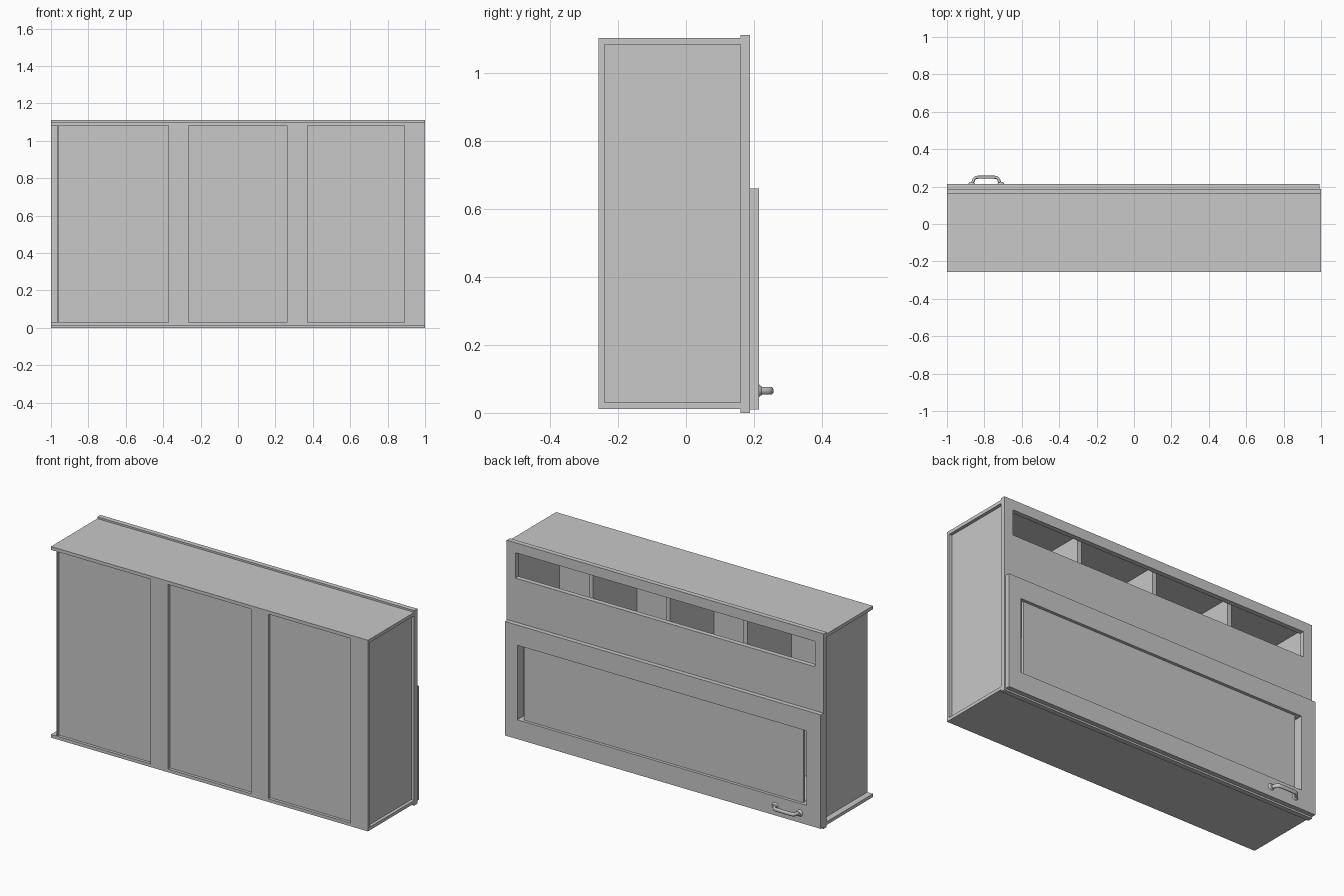
import bpy
import math

cube = bpy.data.objects.get("Cube")
if cube:
    bpy.data.objects.remove(cube, do_unlink=True)

TONE = (0.58, 0.58, 0.58, 1)
grey = bpy.data.materials.new("plain grey")
grey.use_nodes = True
grey.diffuse_color = TONE
grey.node_tree.nodes["Principled BSDF"].inputs["Base Color"].default_value = TONE


def box(name, x, y, z):
    """Box from (low, high) spans along each axis."""
    bpy.ops.mesh.primitive_cube_add(size=1)
    ob = bpy.context.object
    ob.name = name
    for i, (a, b) in enumerate((x, y, z)):
        ob.location[i] = (a + b) / 2
        ob.scale[i] = b - a
    bpy.ops.object.transform_apply(location=True, rotation=True, scale=True)
    ob.data.materials.append(grey)


def to_mesh(ob):
    """Turn a curve into a mesh and leave it active."""
    bpy.ops.object.select_all(action='DESELECT')
    ob.select_set(True)
    bpy.context.view_layer.objects.active = ob
    bpy.ops.object.convert(target='MESH')
    ob.data.materials.clear()
    ob.data.materials.append(grey)


def board_with_holes(name, rects, y):
    """Upright board: first (x0, x1, z0, z1) is the outline, the rest are holes."""
    cu = bpy.data.curves.new(name, 'CURVE')
    cu.dimensions = '2D'
    cu.fill_mode = 'BOTH'
    cu.extrude = (y[1] - y[0]) / 2
    for x0, x1, z0, z1 in rects:
        sp = cu.splines.new('POLY')
        sp.points.add(3)
        for p, (u, v) in zip(sp.points, ((x0, z0), (x1, z0), (x1, z1), (x0, z1))):
            p.co = (u, v, 0, 1)
        sp.use_cyclic_u = True
    ob = bpy.data.objects.new(name, cu)
    bpy.context.collection.objects.link(ob)
    ob.rotation_euler.x = math.pi / 2
    ob.location.y = sum(y) / 2
    to_mesh(ob)
    bpy.ops.object.shade_flat()


# Carcass plates
wall_z = (0.03, 1.083)
box("bottom_plate", (-1, 1), (-0.257, 0.16), (0.012, 0.03))
box("top_plate", (-1, 1), (-0.257, 0.16), (1.083, 1.102))

# Sides and panelled rear
box("left_side", (0.965, 0.982), (-0.24, 0.16), wall_z)
box("right_side", (-0.964, -0.96), (-0.257, 0.16), wall_z)
box("rear_panel", (-0.96, 0.982), (-0.24, -0.236), wall_z)
for i, x in enumerate((-0.372, 0.261, 0.89)):
    box(f"rear_stile_{i + 1}", (x, x + 0.11), (-0.257, -0.24), wall_z)

# Shelf and compartment dividers
box("shelf", (-0.96, 0.965), (-0.236, 0.16), (0.66, 0.68))
for i in (-1, 0, 1):
    x = i * 0.4875
    box(f"divider_{i + 2}", (x - 0.0125, x + 0.0125), (-0.236, 0.16), (0.68, 1.083))

# Face frame with the long slot, and the door with its panel set between side gaps
window = (-0.91, 0.915, 0.12, 0.545)
board_with_holes("face_frame", [(-1, 1, 0, 1.112), (-0.945, 0.945, 0.91, 1.055), window], (0.16, 0.188))
board_with_holes("door_frame", [(-1, 0.992, 0.01, 0.66), window], (0.188, 0.214))
box("door_panel", (-0.88, 0.885), (0.183, 0.197), (0.12, 0.545))

# Bow handle, taller than it is thick
cu = bpy.data.curves.new("handle", 'CURVE')
cu.dimensions = '3D'
cu.bevel_depth = 0.008
cu.bevel_resolution = 3
cu.use_fill_caps = True
sp = cu.splines.new('POLY')
path = [(0.075, 0.214), (0.066, 0.239), (0.058, 0.248), (0.045, 0.25)]
path = [(-a, b) for a, b in path] + path[::-1]
sp.points.add(len(path) - 1)
for p, (x, y) in zip(sp.points, path):
    p.co = (x, y, 0, 1)
handle = bpy.data.objects.new("handle", cu)
bpy.context.collection.objects.link(handle)
handle.location = (-0.79, 0, 0.065)
handle.scale.z = 1.4
to_mesh(handle)
bpy.ops.object.shade_smooth_by_angle(angle=math.radians(50))

# Flared handle feet
for side, x in (("right", -0.868), ("left", -0.712)):
    bpy.ops.mesh.primitive_cone_add(vertices=20, radius1=0.019, radius2=0.011, depth=0.01,
                                    location=(x, 0.219, 0.065), rotation=(-math.pi / 2, 0, 0))
    foot = bpy.context.object
    foot.name = f"handle_foot_{side}"
    foot.data.materials.append(grey)
    bpy.ops.object.shade_smooth_by_angle(angle=math.radians(40))
